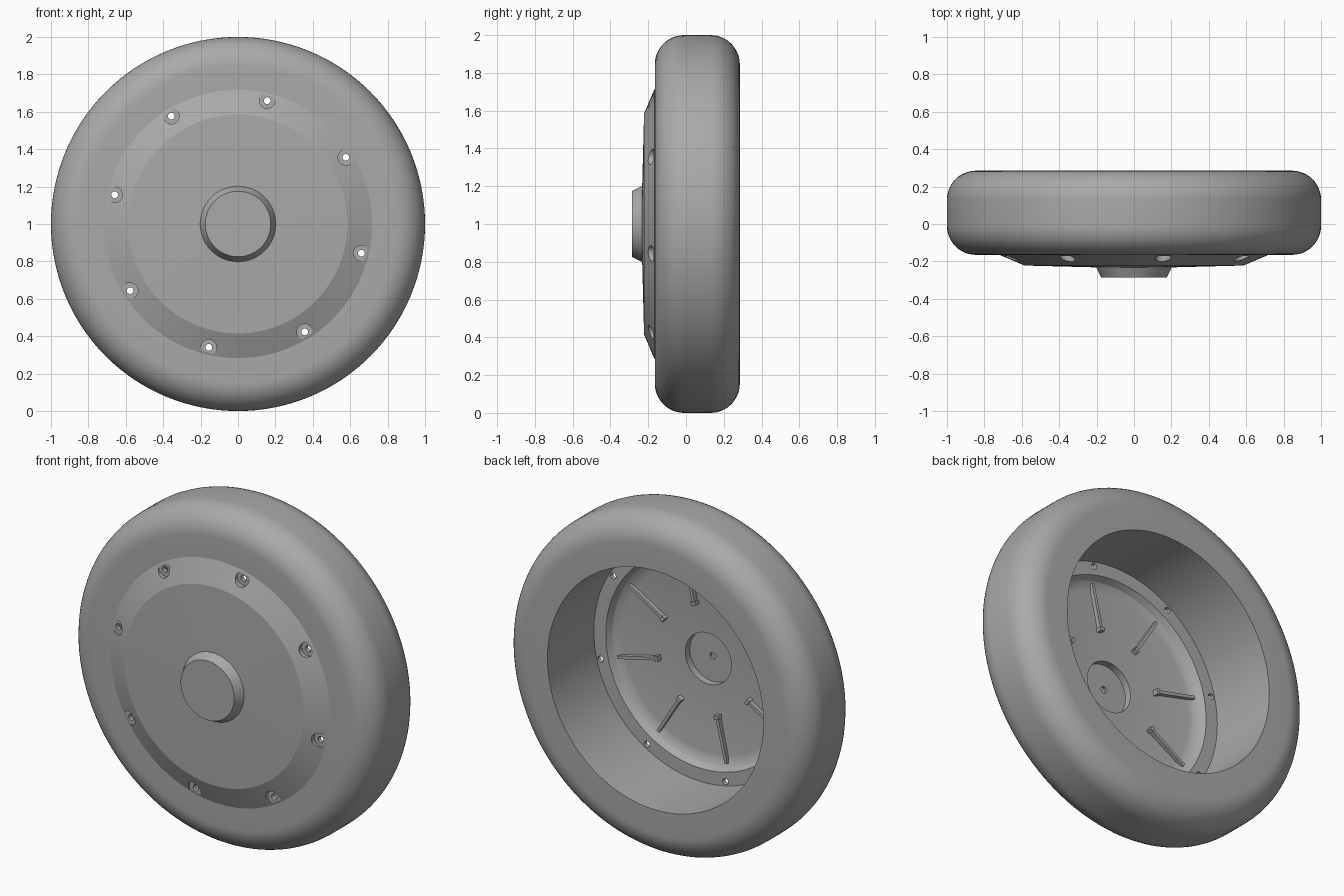
import bpy, bmesh, math
from mathutils import Matrix, Vector

cube = bpy.data.objects.get("Cube")
if cube:
    bpy.data.objects.remove(cube, do_unlink=True)

SEGMENTS = 128
BOLTS = 8
FIRST_BOLT = math.radians(31.7)
CENTRE = Vector((0, 0, 1))

grey = bpy.data.materials.new("plain_grey")
grey.use_nodes = True
grey.diffuse_color = (0.4, 0.4, 0.4, 1)
grey.node_tree.nodes["Principled BSDF"].inputs["Base Color"].default_value = (0.4, 0.4, 0.4, 1)


def finish(name, bm):
    bmesh.ops.recalc_face_normals(bm, faces=bm.faces)
    mesh = bpy.data.meshes.new(name)
    bm.to_mesh(mesh)
    bm.free()
    mesh.materials.append(grey)
    obj = bpy.data.objects.new(name, mesh)
    bpy.context.collection.objects.link(obj)
    return obj


def lathe(name, profile, closed):
    """Spin a (radius, y) profile about the wheel axle."""
    bm = bmesh.new()
    verts = [bm.verts.new((r, y, 1)) for r, y in profile]
    edges = [bm.edges.new(pair) for pair in zip(verts, verts[1:])]
    if closed:
        edges.append(bm.edges.new((verts[-1], verts[0])))
    bmesh.ops.spin(bm, geom=verts + edges, cent=CENTRE, axis=(0, 1, 0),
                   angle=math.tau, steps=SEGMENTS)
    bmesh.ops.remove_doubles(bm, verts=bm.verts, dist=0.0005)
    return finish(name, bm)


def around(angle, radius, y):
    """Matrix at a spot on the wheel, local x pointing outward, local z along the axle."""
    return (Matrix.Translation(CENTRE) @ Matrix.Rotation(-angle, 4, 'Y')
            @ Matrix.Translation((radius, y, 0)) @ Matrix.Rotation(math.pi / 2, 4, 'X'))


def smooth(obj, degrees):
    bpy.ops.object.select_all(action='DESELECT')
    obj.select_set(True)
    bpy.context.view_layer.objects.active = obj
    bpy.ops.object.shade_smooth_by_angle(angle=math.radians(degrees))


# Tyre: rounded shoulders around a plain bore
FRONT, BACK, BORE, ROUND = -0.165, 0.285, 0.705, 0.155
tyre_profile = [(BORE, FRONT)]
for corner_y, start in ((FRONT + ROUND, -90), (BACK - ROUND, 0)):
    for step in range(13):
        a = math.radians(start + step * 7.5)
        tyre_profile.append((1 - ROUND + ROUND * math.cos(a), corner_y + ROUND * math.sin(a)))
tyre_profile.append((BORE, BACK))
tyre = lathe("tyre", tyre_profile, True)
smooth(tyre, 30)

# Cover: hub, shallow disc, sloped rim, bolting flange and hollow rear
cover = lathe("wheel_cover", [
    (0, -0.285), (0.175, -0.285), (0.202, -0.232), (0.585, -0.222), (0.717, -0.166),
    (0.703, -0.164), (0.703, -0.145), (0.625, -0.145), (0.605, -0.18), (0.58, -0.195),
    (0.55, -0.201), (0.15, -0.208), (0.15, -0.25), (0.02, -0.25), (0.02, -0.265),
    (0, -0.265)], False)

# Bolt pockets and through holes, cut from the cover
for part, radius, y, depth in (("pocket_cutter", 0.042, -0.221, 0.1),
                               ("hole_cutter", 0.018, -0.16, 0.2)):
    bm = bmesh.new()
    for i in range(BOLTS):
        bmesh.ops.create_cone(bm, cap_ends=True, segments=24, radius1=radius, radius2=radius,
                              depth=depth,
                              matrix=around(FIRST_BOLT + i * math.tau / BOLTS, 0.678, y))
    cutter = finish(part, bm)
    cutter.hide_render = True
    cut = cover.modifiers.new(part, 'BOOLEAN')
    cut.operation = 'DIFFERENCE'
    cut.solver = 'EXACT'
    cut.object = cutter
    bpy.context.view_layer.objects.active = cover
    bpy.ops.object.modifier_apply(modifier=cut.name)
    bpy.data.objects.remove(cutter, do_unlink=True)
smooth(cover, 20)

# Radial stiffening ribs inside the cover, with a small post at each inner end
bm = bmesh.new()
for i in range(BOLTS):
    angle = FIRST_BOLT + i * math.tau / BOLTS
    for radius, length, width, height in ((0.46, 0.26, 0.018, 0.03), (0.325, 0.02, 0.03, 0.036)):
        bmesh.ops.create_cube(bm, size=1, matrix=around(angle, radius, -0.208 + height / 2)
                              @ Matrix.Diagonal((length, width, height, 1)))
finish("inner_ribs", bm)
